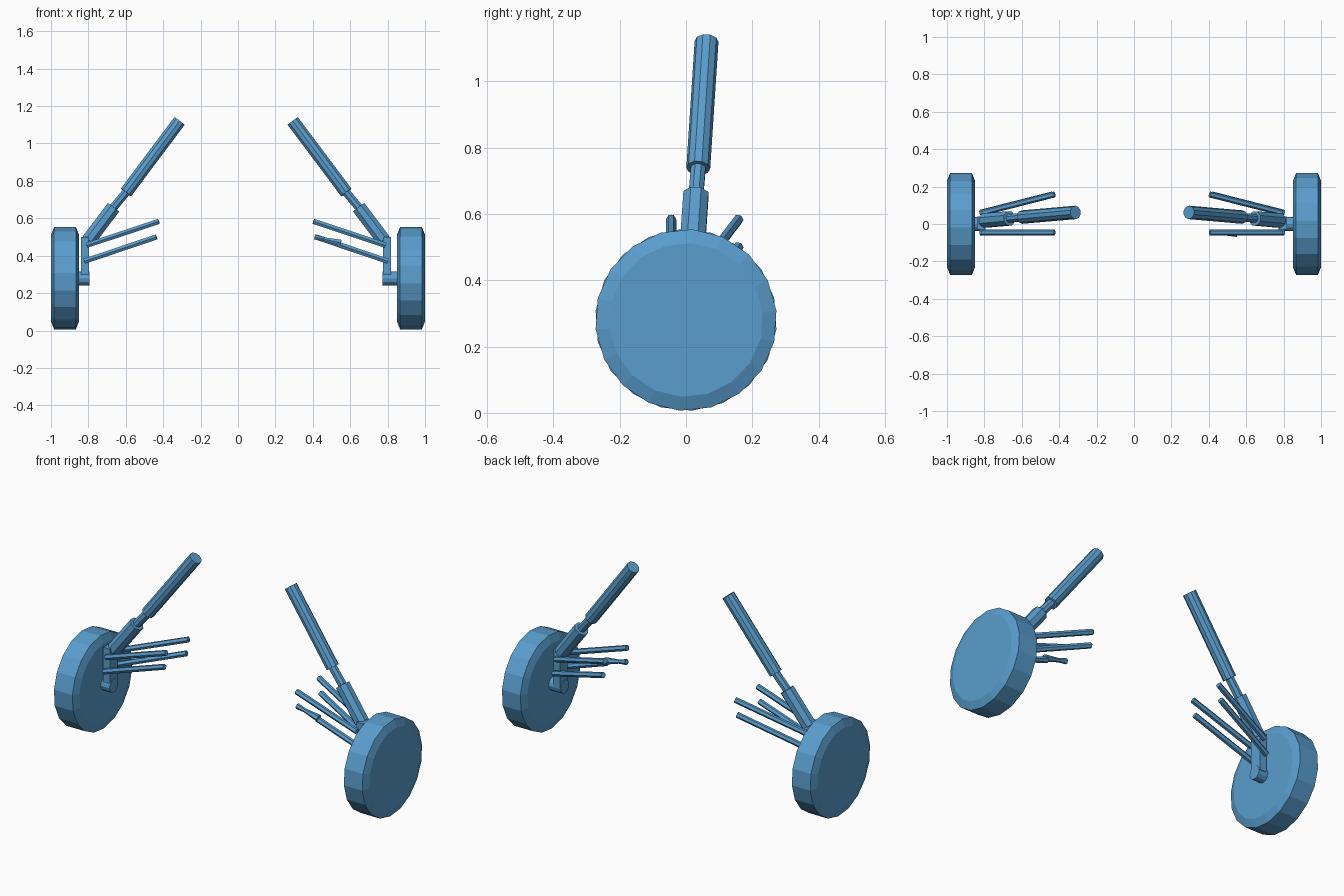
import bpy, bmesh, math
from mathutils import Vector

cube = bpy.data.objects.get("Cube")
if cube:
    bpy.data.objects.remove(cube)

blue = bpy.data.materials.new("steel_blue")
blue.use_nodes = True
blue.diffuse_color = (0.10, 0.337, 0.61, 1)
blue.node_tree.nodes["Principled BSDF"].inputs["Base Color"].default_value = blue.diffuse_color


def finish(name, bm):
    bmesh.ops.recalc_face_normals(bm, faces=bm.faces)
    mesh = bpy.data.meshes.new(name)
    bm.to_mesh(mesh)
    bm.free()
    mesh.materials.append(blue)
    obj = bpy.data.objects.new(name, mesh)
    bpy.context.collection.objects.link(obj)
    return obj


def lathe(name, start, end, profile, sides, turn=0.0):
    """Closed solid of rings (fraction along axis, radius) between two points."""
    start, end = Vector(start), Vector(end)
    axis = end - start
    side = Vector((0, 1, 0))
    side = (side - axis * (side.dot(axis) / axis.length_squared)).normalized()
    up = axis.normalized().cross(side)
    bm = bmesh.new()
    rings = []
    for t, r in profile:
        ring = []
        for i in range(sides):
            a = turn + math.tau * i / sides
            ring.append(bm.verts.new(start + axis * t + (side * math.cos(a) + up * math.sin(a)) * r))
        rings.append(ring)
    for a, b in zip(rings, rings[1:]):
        for i in range(sides):
            j = (i + 1) % sides
            bm.faces.new((a[i], a[j], b[j], b[i]))
    bm.faces.new(rings[0])
    bm.faces.new(rings[-1])
    return finish(name, bm)


def rod(name, start, end, radius, sides=8, turn=0.0):
    return lathe(name, start, end, [(0, radius), (1, radius)], sides, turn)


def box(name, low, high):
    bm = bmesh.new()
    bmesh.ops.create_cube(bm, size=1)
    for v in bm.verts:
        v.co = [l if c < 0 else h for c, l, h in zip(v.co, low, high)]
    return finish(name, bm)


for label, s in (("left", 1), ("right", -1)):
    def at(u, y, z):
        return (-0.01 + s * u, y, z)

    # Wheel with chamfered shoulders
    lathe(label + "_wheel", (s * 0.85, 0, 0.28), (s, 0, 0.28),
          [(0, 0.232), (0.11, 0.274), (0.89, 0.274), (1, 0.232)], 18, math.radians(6))

    # Hub and upright
    rod(label + "_hub", at(0.783, 0, 0.278), at(0.87, 0, 0.278), 0.038, 12)
    a, b = at(0.786, -0.03, 0.28), at(0.829, 0.04, 0.5)
    box(label + "_upright", (min(a[0], b[0]), a[1], a[2]), (max(a[0], b[0]), b[1], b[2]))

    # Telescopic strut
    base, collar = at(0.789, 0.018, 0.482), at(0.656, 0.03, 0.658)
    neck, top = at(0.589, 0.037, 0.738), at(0.303, 0.062, 1.12)
    rod(label + "_strut_sleeve", base, collar, 0.041, 8, math.pi / 8)
    rod(label + "_strut_piston", collar, neck, 0.024, 8, math.pi / 8)
    rod(label + "_strut_tube", neck, top, 0.036, 10)

    # Two levels of wishbone arms
    for level, z0, z1, u0, u1 in (("upper", 0.455, 0.583, 0.80, 0.415),
                                  ("lower", 0.37, 0.5, 0.812, 0.427)):
        rod(f"{label}_{level}_rear_arm", at(u0, 0.06, z0), at(u1, 0.158, z1), 0.016, 6)
        if label == "left" and level == "lower":
            continue
        rod(f"{label}_{level}_front_arm", at(u0, -0.045, z0), at(u1, -0.045, z1), 0.016, 6)

# The odd front lower arm, with a flared end piece
rod("left_lower_front_arm", (0.802, -0.045, 0.37), (0.535, -0.045, 0.461), 0.016, 6)
lathe("left_lower_front_arm_end", (0.55, -0.049, 0.468), (0.41, -0.045, 0.5),
      [(0, 0.02), (0.65, 0.011), (1, 0.016)], 6)
